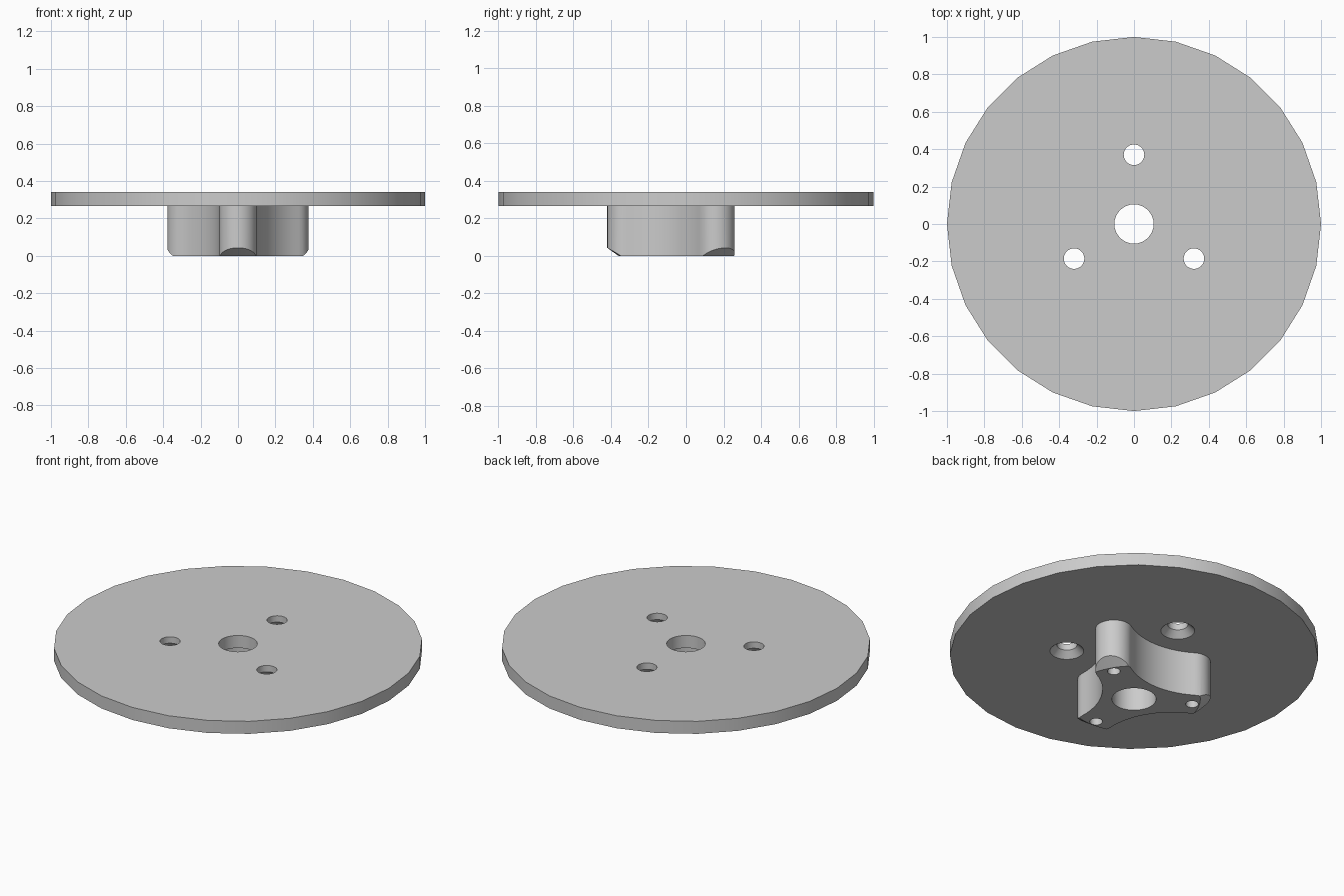
import bpy, bmesh
from math import radians, degrees, cos, sin, pi, atan2
from mathutils import Matrix, Vector

cube = bpy.data.objects.get("Cube")
if cube:
    bpy.data.objects.remove(cube, do_unlink=True)

# Main sizes
PLATE_BOTTOM, PLATE_TOP = 0.265, 0.34
LOBE_DIST, LOBE_R = 0.32, 0.10
VALLEY_DIST, VALLEY_R = 0.60, 0.42
HOLE_DIST = 0.37

grey = bpy.data.materials.new("plain grey")
grey.use_nodes = True
colour = (0.6, 0.6, 0.6, 1)
grey.diffuse_color = colour
grey.node_tree.nodes["Principled BSDF"].inputs["Base Color"].default_value = colour


def polar(r, angle):
    return Vector((r * cos(angle), r * sin(angle), 0))


def frustum(bm, centre, z0, z1, r0, r1=None, sides=32):
    """Add a cylinder or cone between two heights."""
    spot = Matrix.Translation((centre.x, centre.y, (z0 + z1) / 2))
    turn = Matrix.Rotation(pi / 2, 4, "Z")
    bmesh.ops.create_cone(bm, cap_ends=True, segments=sides, radius1=r0,
                          radius2=r0 if r1 is None else r1,
                          depth=z1 - z0, matrix=spot @ turn)


def make_object(name, bm):
    bmesh.ops.recalc_face_normals(bm, faces=bm.faces)
    mesh = bpy.data.meshes.new(name)
    bm.to_mesh(mesh)
    bm.free()
    mesh.materials.append(grey)
    obj = bpy.data.objects.new(name, mesh)
    bpy.context.collection.objects.link(obj)
    return obj


def boolean(obj, bm, operation):
    """Apply a boolean with a temporary cutter."""
    cutter = make_object("cutter", bm)
    cutter.hide_render = True
    mod = obj.modifiers.new("cut", "BOOLEAN")
    mod.operation, mod.solver, mod.object = operation, "EXACT", cutter
    bpy.context.view_layer.objects.active = obj
    bpy.ops.object.modifier_apply(modifier=mod.name)
    bpy.data.objects.remove(cutter, do_unlink=True)


def smooth(obj):
    bpy.ops.object.select_all(action="DESELECT")
    obj.select_set(True)
    bpy.context.view_layer.objects.active = obj
    bpy.ops.object.shade_smooth_by_angle(angle=radians(25))


def arc(centre, r, start, end, steps):
    return [centre + polar(r, start + (end - start) * i / steps) for i in range(steps + 1)]


ORIGIN = Vector((0, 0, 0))
lobe_angles = [radians(-90 + 120 * k) for k in range(3)]

# Round plate
bm = bmesh.new()
frustum(bm, ORIGIN, PLATE_BOTTOM, PLATE_TOP, 1.0, sides=28)
plate = make_object("round_plate", bm)

# Centre hole and three screw holes
bm = bmesh.new()
frustum(bm, ORIGIN, 0.2, 0.4, 0.105)
for a in lobe_angles:
    frustum(bm, polar(HOLE_DIST, a + pi), 0.2, 0.4, 0.055)
boolean(plate, bm, "DIFFERENCE")

# Countersinks on the underside
bm = bmesh.new()
for a in lobe_angles:
    frustum(bm, polar(HOLE_DIST, a + pi), PLATE_BOTTOM - 0.01, PLATE_BOTTOM + 0.037, 0.102, 0.055)
boolean(plate, bm, "DIFFERENCE")
smooth(plate)

# Three-lobed hub: round lobes joined by tangent hollow arcs
tangent = atan2(VALLEY_DIST * sin(pi / 3), VALLEY_DIST * cos(pi / 3) - LOBE_DIST)
outline = []
for a in lobe_angles:
    outline += arc(polar(LOBE_DIST, a), LOBE_R, a - tangent, a + tangent, 20)
    valley = polar(VALLEY_DIST, a + pi / 3)
    outline += arc(valley, VALLEY_R, a + tangent + pi,
                   a + 5 * pi / 3 - tangent, 14)[1:-1]
bm = bmesh.new()
face = bm.faces.new([bm.verts.new(p) for p in outline])
grown = bmesh.ops.extrude_face_region(bm, geom=[face])["geom"]
bmesh.ops.translate(bm, vec=(0, 0, PLATE_BOTTOM),
                    verts=[v for v in grown if isinstance(v, bmesh.types.BMVert)])
hub = make_object("lobed_hub", bm)

# Conical chamfer on the lobe tips
bm = bmesh.new()
slope = 1.4
frustum(bm, ORIGIN, -0.02, 0.3, 0.36 - 0.02 * slope, 0.36 + 0.3 * slope, sides=96)
boolean(hub, bm, "INTERSECT")

# Hub bore and blind holes in the lobes
bm = bmesh.new()
frustum(bm, ORIGIN, -0.1, 0.4, 0.12)
for a in lobe_angles:
    frustum(bm, polar(LOBE_DIST, a), -0.1, 0.2, 0.035, sides=24)
boolean(hub, bm, "DIFFERENCE")
smooth(hub)
